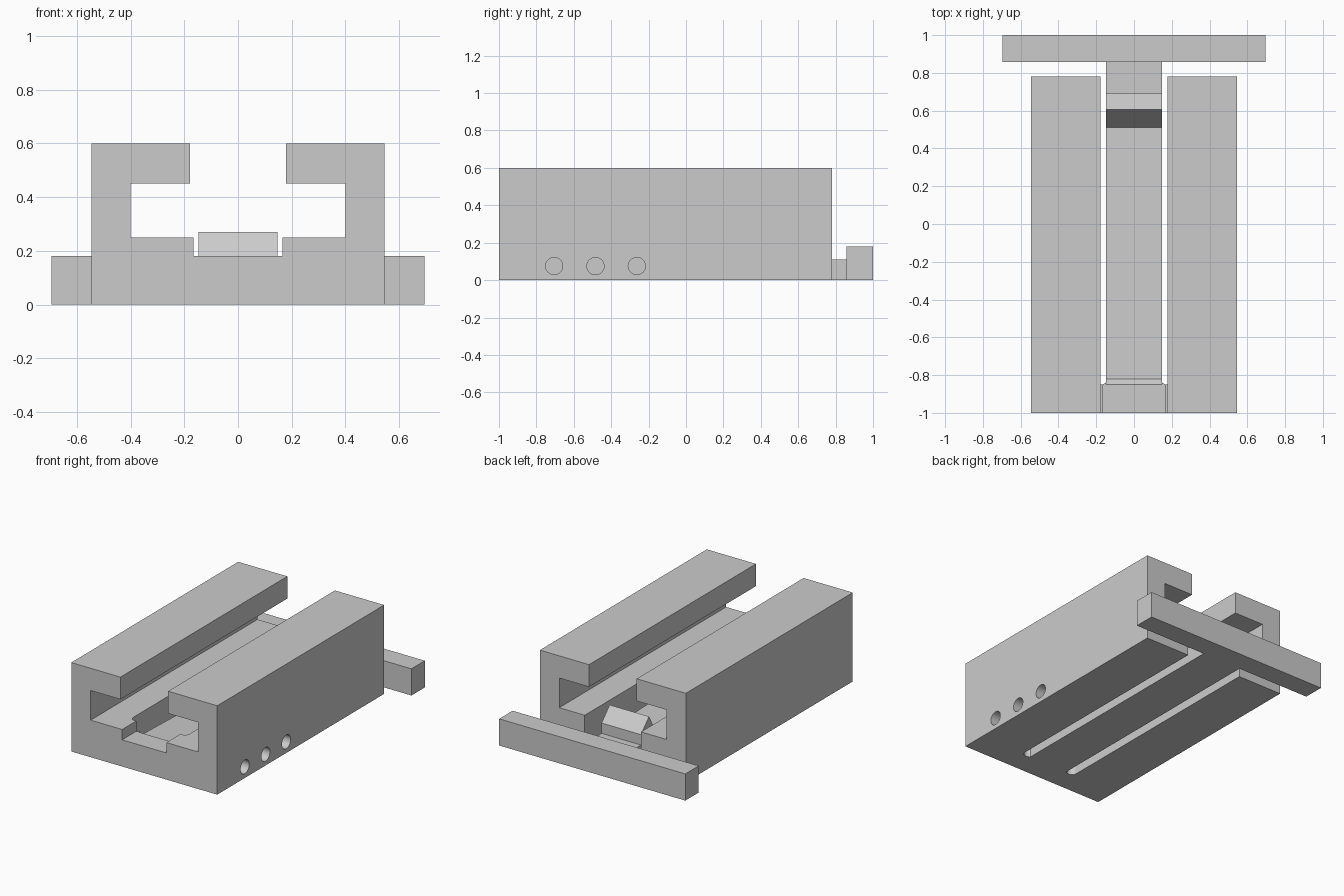
import bpy
import bmesh

cube = bpy.data.objects.get("Cube")
if cube:
    bpy.data.objects.remove(cube, do_unlink=True)

grey = bpy.data.materials.new("plain grey")
grey.use_nodes = True
grey.diffuse_color = (0.6, 0.6, 0.6, 1)
grey.node_tree.nodes["Principled BSDF"].inputs["Base Color"].default_value = (0.6, 0.6, 0.6, 1)


def prism(name, outline, direction):
    """Extrude a closed outline of 3D points along a direction."""
    bm = bmesh.new()
    face = bm.faces.new([bm.verts.new(p) for p in outline])
    moved = bmesh.ops.extrude_face_region(bm, geom=[face])["geom"]
    bmesh.ops.translate(bm, vec=direction,
                        verts=[v for v in moved if isinstance(v, bmesh.types.BMVert)])
    bmesh.ops.recalc_face_normals(bm, faces=bm.faces)
    mesh = bpy.data.meshes.new(name)
    bm.to_mesh(mesh)
    bm.free()
    mesh.materials.append(grey)
    obj = bpy.data.objects.new(name, mesh)
    bpy.context.collection.objects.link(obj)
    return obj


def box(name, x0, x1, y0, y1, z0, z1):
    base = [(x0, y0, z0), (x1, y0, z0), (x1, y1, z0), (x0, y1, z0)]
    return prism(name, base, (0, 0, z1 - z0))


def cylinder(name, radius, depth, location, rotation=(0, 0, 0)):
    bpy.ops.mesh.primitive_cylinder_add(vertices=32, radius=radius, depth=depth,
                                        location=location, rotation=rotation)
    obj = bpy.context.object
    obj.name = name
    return obj


def activate(obj):
    bpy.ops.object.select_all(action="DESELECT")
    obj.select_set(True)
    bpy.context.view_layer.objects.active = obj


def cut(target, cutter):
    """Subtract the cutter and discard it."""
    mod = target.modifiers.new("cut", "BOOLEAN")
    mod.operation = "DIFFERENCE"
    mod.solver = "EXACT"
    mod.object = cutter
    activate(target)
    bpy.ops.object.modifier_apply(modifier=mod.name)
    bpy.data.objects.remove(cutter, do_unlink=True)


# Channel body: T-slot section swept from front to back
half = [(0.545, 0), (0.545, 0.6), (0.178, 0.6), (0.178, 0.45),
        (0.4, 0.45), (0.4, 0.25)]
section = half + [(-x, z) for x, z in reversed(half)]
body = prism("channel_body", [(x, -1, z) for x, z in section], (0, 1.78, 0))

# Shallow front notch, then the gap for the spring tongue
cut(body, box("notch_cutter", -0.165, 0.165, -1.1, -0.8, 0.18, 0.4))
cut(body, box("tongue_cutter", -0.147, 0.147, -0.85, 0.9, -0.1, 0.4))

# Round-ended relief slots beside the tongue
for side in (-1, 1):
    x = side * 0.175
    cut(body, box("slot_cutter", x - 0.035, x + 0.035, -0.815, 0.9, -0.1, 0.35))
    cut(body, cylinder("slot_end_cutter", 0.035, 0.45, (x, -0.815, 0.125)))

# Blind holes on one side
for y in (-0.705, -0.484, -0.263):
    cut(body, cylinder("hole_cutter", 0.046, 0.4, (0.545, y, 0.075), (0, 1.5708, 0)))

activate(body)
bpy.ops.object.shade_smooth_by_angle(angle=0.5)

# Spring tongue with a ridged catch near its free end
tongue_side = [(-0.85, 0), (-0.85, 0.18), (-0.82, 0.15), (0.51, 0.11),
               (0.605, 0.27), (0.69, 0.18), (0.69, 0.11), (0.86, 0.11), (0.86, 0)]
prism("spring_tongue", [(-0.147, y, z) for y, z in tongue_side], (0.294, 0, 0))

# Release handle across the back
box("release_handle", -0.695, 0.695, 0.857, 1, 0, 0.18)
